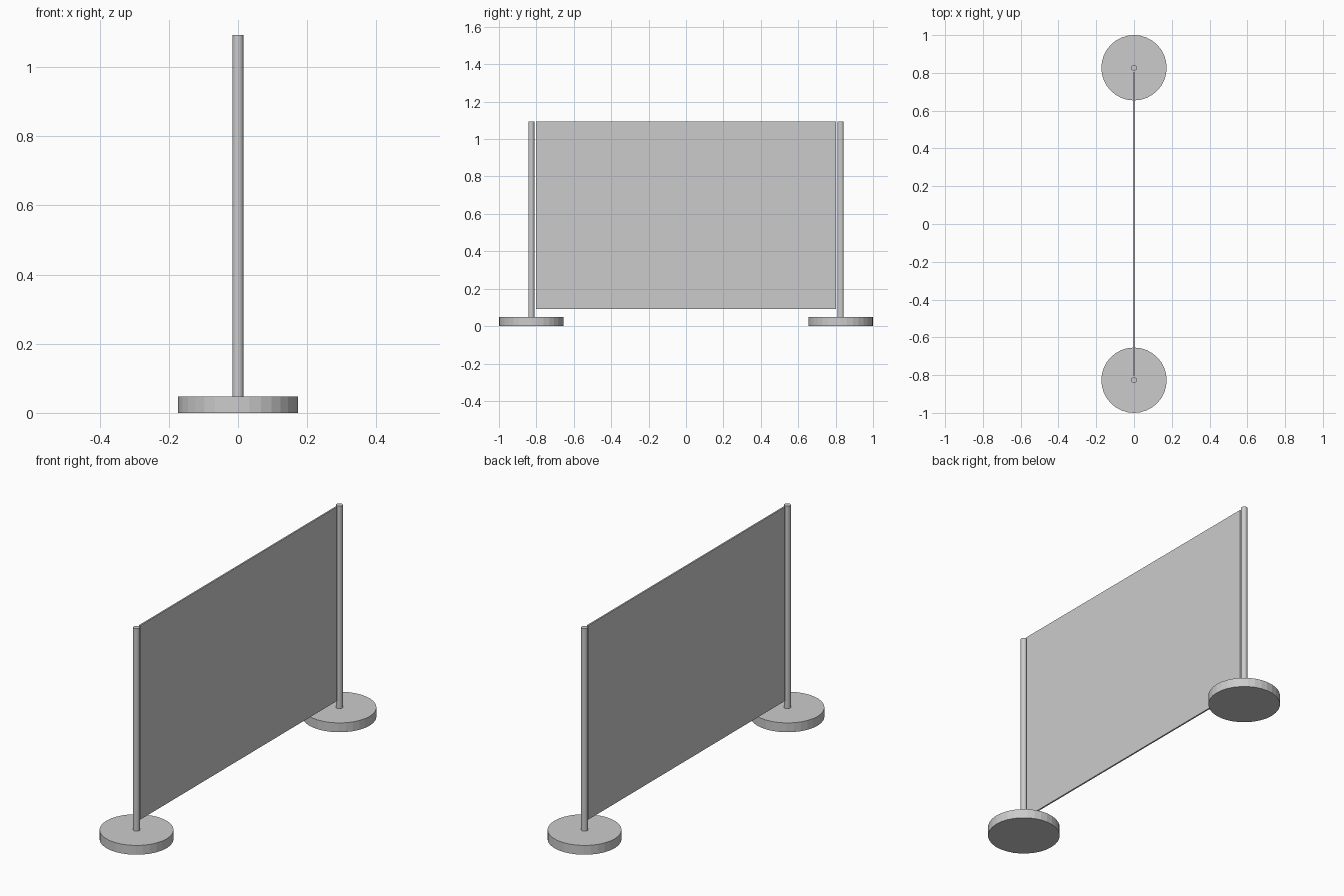
import bpy

if "Cube" in bpy.data.objects:
    bpy.data.objects.remove(bpy.data.objects["Cube"])


def cylinder(name, radius, y, z0, z1, sides=32):
    bpy.ops.mesh.primitive_cylinder_add(vertices=sides, radius=radius, depth=z1 - z0,
                                        location=(0, y, (z0 + z1) / 2))
    bpy.context.object.name = name


BASE_R, BASE_H, TOP = 0.173, 0.048, 1.093
POST_Y = 1 - BASE_R

# Round weighted foot and slim post at each end
for side, s in (("front", -1), ("back", 1)):
    cylinder(side + "_base", BASE_R, s * POST_Y, 0, BASE_H)
    cylinder(side + "_post", 0.016, s * POST_Y, BASE_H, TOP)

# Thin screen panel between the posts
z0 = 0.092
bpy.ops.mesh.primitive_cube_add(size=1, location=(0, 0, (z0 + TOP) / 2))
panel = bpy.context.object
panel.name = "screen_panel"
panel.scale = (0.008, 1.602, TOP - z0)
bpy.ops.object.transform_apply(location=False, rotation=False, scale=True)
